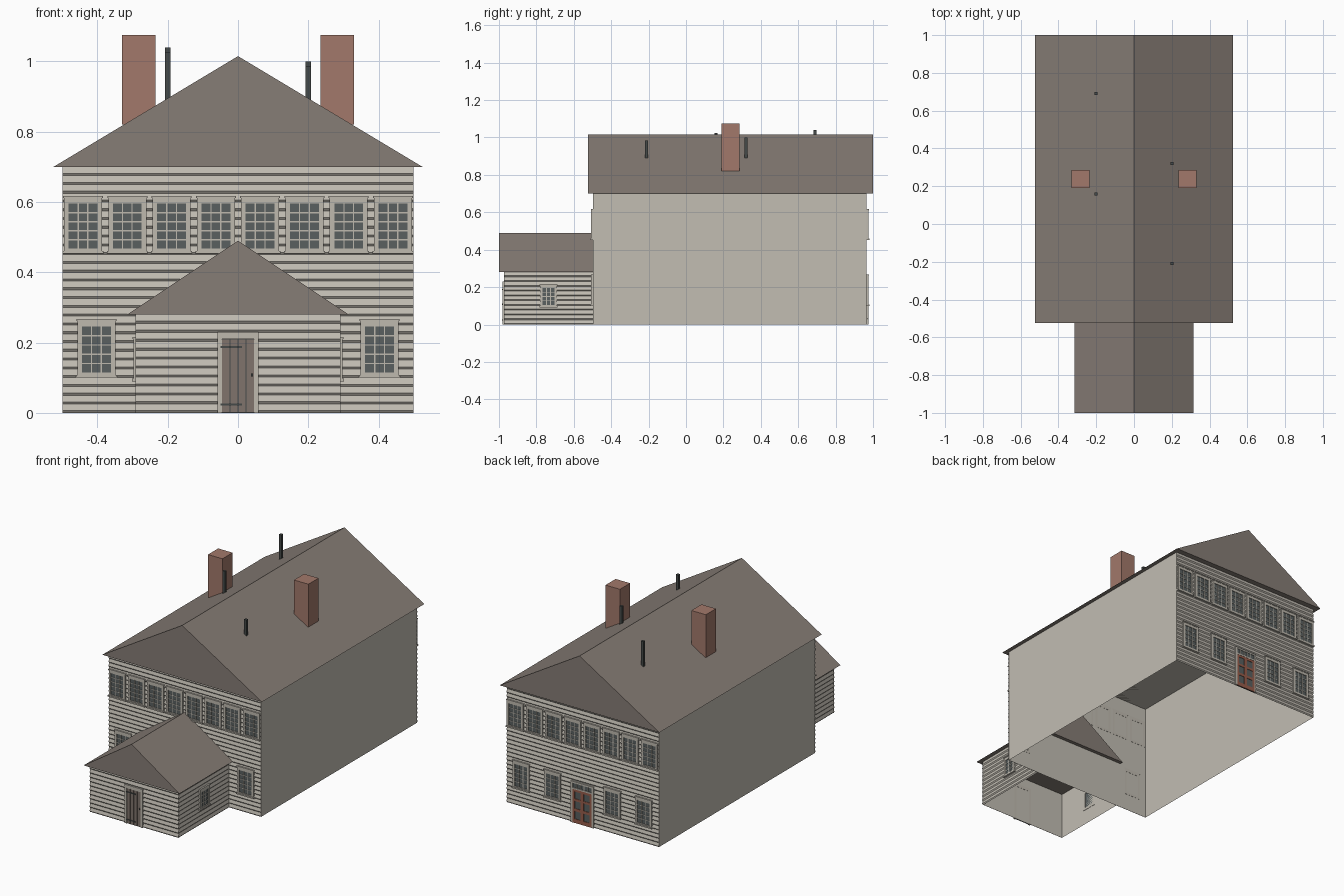
import bpy, bmesh, math
from mathutils import Matrix, Vector

cube = bpy.data.objects.get("Cube")
if cube:
    bpy.data.objects.remove(cube, do_unlink=True)


def material(name, r, g, b):
    m = bpy.data.materials.new(name)
    m.use_nodes = True
    m.diffuse_color = (r, g, b, 1)
    m.node_tree.nodes["Principled BSDF"].inputs["Base Color"].default_value = (r, g, b, 1)
    return m


WALL = material("pale siding", 0.54, 0.51, 0.45)
ROOF = material("brown shingle", 0.24, 0.205, 0.18)
BRICK = material("chimney brick", 0.36, 0.19, 0.145)
IRON = material("dark iron", 0.06, 0.068, 0.066)
GLASS = material("window glass", 0.10, 0.115, 0.115)
TRIM = material("pale trim", 0.52, 0.49, 0.43)
PLANK = material("weathered door", 0.215, 0.175, 0.15)
RED = material("red door", 0.31, 0.11, 0.07)


def finish(bm, name, mats, place=Matrix()):
    me = bpy.data.meshes.new(name)
    bm.to_mesh(me)
    bm.free()
    for m in mats:
        me.materials.append(m)
    ob = bpy.data.objects.new(name, me)
    ob.matrix_world = place
    bpy.context.collection.objects.link(ob)
    return ob


def box(bm, x, y, z, mat=0):
    """Box from (low, high) pairs."""
    centre = [(a + b) / 2 for a, b in (x, y, z)]
    size = [b - a for a, b in (x, y, z)]
    mtx = Matrix.Translation(centre) @ Matrix.Diagonal((*size, 1))
    made = bmesh.ops.create_cube(bm, size=1, matrix=mtx)
    faces = {f for v in made["verts"] for f in v.link_faces}
    for f in faces:
        f.material_index = mat
    return list(faces)


def wall_place(x, y, turn=0):
    """Frame whose -y axis points out of a wall."""
    return Matrix.Translation((x, y, 0)) @ Matrix.Rotation(math.radians(turn), 4, "Z")


# Hollow wall shells, open underneath
def shell(name, half, y, top):
    bm = bmesh.new()
    faces = box(bm, (-half, half), y, (0, top))
    bottom = [f for f in faces if f.normal.z < -0.5 or f.calc_center_median().z < 0.001]
    bmesh.ops.delete(bm, geom=bottom, context="FACES")
    finish(bm, name, [WALL])


# Solid gabled roofs
def gable_roof(name, half, y0, y1, eave, ridge):
    bm = bmesh.new()
    tri = [(-half, eave), (half, eave), (0, ridge)]
    face = bm.faces.new([bm.verts.new((x, y0, z)) for x, z in tri])
    ext = bmesh.ops.extrude_face_region(bm, geom=[face])
    moved = [g for g in ext["geom"] if isinstance(g, bmesh.types.BMVert)]
    bmesh.ops.translate(bm, verts=moved, vec=Vector((0, y1 - y0, 0)))
    bmesh.ops.recalc_face_normals(bm, faces=bm.faces)
    finish(bm, name, [ROOF])


# Lapped boards as a saw-tooth sheet
def siding(name, half, top, boards, place):
    bm = bmesh.new()
    step = top / boards
    profile = []
    for i in range(boards):
        profile += [(0, i * step), (-0.005, (i + 0.25) * step)]
    profile.append((0, top))
    rows = [[bm.verts.new((x, y, z)) for x in (-half, half)] for y, z in profile]
    for a, b in zip(rows, rows[1:]):
        bm.faces.new((a[0], a[1], b[1], b[0]))
    finish(bm, name, [WALL], place)


# Sash window: casing, head, sill, glass and glazing bars
def window(name, u, width, z0, z1, cols, rows, place, edge=0.013):
    bm = bmesh.new()
    h = width / 2
    gl, gr, gb, gt = u - h + edge, u + h - edge, z0 + edge * 0.8, z1 - edge * 1.5
    out = (-0.010, 0.002)
    box(bm, (u - h, gl), out, (z0, z1))
    box(bm, (gr, u + h), out, (z0, z1))
    box(bm, (gl, gr), out, (gt, z1))
    box(bm, (gl, gr), out, (z0, gb))
    box(bm, (u - h - 0.004, u + h + 0.004), (-0.014, 0.002), (z0 - 0.004, z0 + 0.004))
    box(bm, (u - h - 0.003, u + h + 0.003), (-0.012, 0.002), (z1 - 0.004, z1 + 0.002))
    box(bm, (gl, gr), (-0.006, 0), (gb, gt), 1)
    bar = 0.0018
    for i in range(1, cols):
        x = gl + (gr - gl) * i / cols
        box(bm, (x - bar, x + bar), (-0.008, -0.005), (gb, gt))
    for i in range(1, rows):
        z = gb + (gt - gb) * i / rows
        box(bm, (gl, gr), (-0.008, -0.005), (z - bar, z + bar))
    finish(bm, name, [TRIM, GLASS], place)


def door_casing(bm, half, inner, top, inner_top):
    box(bm, (-half, -inner), (-0.010, 0.002), (0, top))
    box(bm, (inner, half), (-0.010, 0.002), (0, top))
    box(bm, (-inner, inner), (-0.010, 0.002), (inner_top, top))


FRONT = wall_place(0, -0.497)
BACK = wall_place(0, 0.967, 180)
PORCH = wall_place(0, -0.972)

# Main hall and front annex
shell("hall_walls", 0.5, (-0.496, 0.966), 0.70)
shell("annex_walls", 0.288, (-0.971, -0.497), 0.28)
gable_roof("hall_roof", 0.525, -0.525, 1.0, 0.70, 1.015)
gable_roof("annex_roof", 0.315, -1.0, -0.475, 0.28, 0.49)
siding("hall_front_siding", 0.5, 0.70, 28, FRONT)
siding("hall_back_siding", 0.5, 0.70, 28, BACK)
siding("annex_front_siding", 0.292, 0.28, 11, PORCH)

# Annex side boards and windows
for side, turn, word in ((1, 90, "left"), (-1, -90, "right")):
    place = wall_place(side * 0.288, -0.735, turn)
    siding(f"annex_{word}_siding", 0.238, 0.28, 11, place)
    window(f"annex_{word}_window", 0, 0.09, 0.094, 0.214, 3, 4, place)

# Hall windows, front and back
for place, word, lower in ((FRONT, "front", (0.403,)), (BACK, "back", (0.403, 0.197))):
    for i in range(8):
        window(f"{word}_upper_window", (i - 3.5) * 0.126, 0.108, 0.457, 0.615, 3, 5, place)
    for u in lower:
        for s in (-1, 1):
            window(f"{word}_lower_window", s * u, 0.108, 0.104, 0.265, 3, 5, place)

# Plank door with strap hinges and a latch
bm = bmesh.new()
door_casing(bm, 0.059, 0.046, 0.23, 0.21)
box(bm, (-0.046, 0.046), (-0.0055, 0), (0, 0.21), 2)
for i in range(4):
    x = -0.046 + i * 0.023
    box(bm, (x + 0.001, x + 0.022), (-0.008, -0.005), (0.002, 0.209), 1)
for z in (0.024, 0.188):
    box(bm, (-0.05, 0.012), (-0.011, -0.007), (z - 0.003, z + 0.003), 2)
box(bm, (0.037, 0.042), (-0.013, -0.007), (0.104, 0.112), 2)
finish(bm, "annex_door", [TRIM, PLANK, IRON], PORCH)

# Red double door with panes and a transom light
bm = bmesh.new()
door_casing(bm, 0.075, 0.062, 0.245, 0.235)
box(bm, (-0.062, 0.062), (-0.006, 0), (0, 0.235), 2)
box(bm, (-0.062, 0.062), (-0.010, 0), (0.200, 0.208))
for i in range(1, 5):
    x = -0.062 + i * 0.0248
    box(bm, (x - 0.002, x + 0.002), (-0.009, 0), (0.208, 0.235))
for x in (-0.062, -0.010, 0.050):
    box(bm, (x, x + (0.020 if x == -0.010 else 0.012)), (-0.009, 0), (0, 0.200), 1)
for z, h in ((0, 0.024), (0.070, 0.016), (0.130, 0.014), (0.186, 0.014)):
    box(bm, (-0.062, 0.062), (-0.0085, 0), (z, z + h), 1)
finish(bm, "back_door", [TRIM, RED, GLASS], BACK)

# Chimneys and stove pipes
for s, word in ((1, "left"), (-1, "right")):
    bm = bmesh.new()
    box(bm, sorted((s * 0.235, s * 0.33)), (0.19, 0.285), (0.82, 1.075))
    finish(bm, f"{word}_chimney", [BRICK])

for x, y, top in ((0.2, -0.21, 0.985), (0.2, 0.32, 1.0), (-0.2, 0.16, 1.025), (-0.2, 0.69, 1.04)):
    bm = bmesh.new()
    box(bm, (x - 0.008, x + 0.008), (y - 0.008, y + 0.008), (0.885, top))
    finish(bm, "stove_pipe", [IRON])
